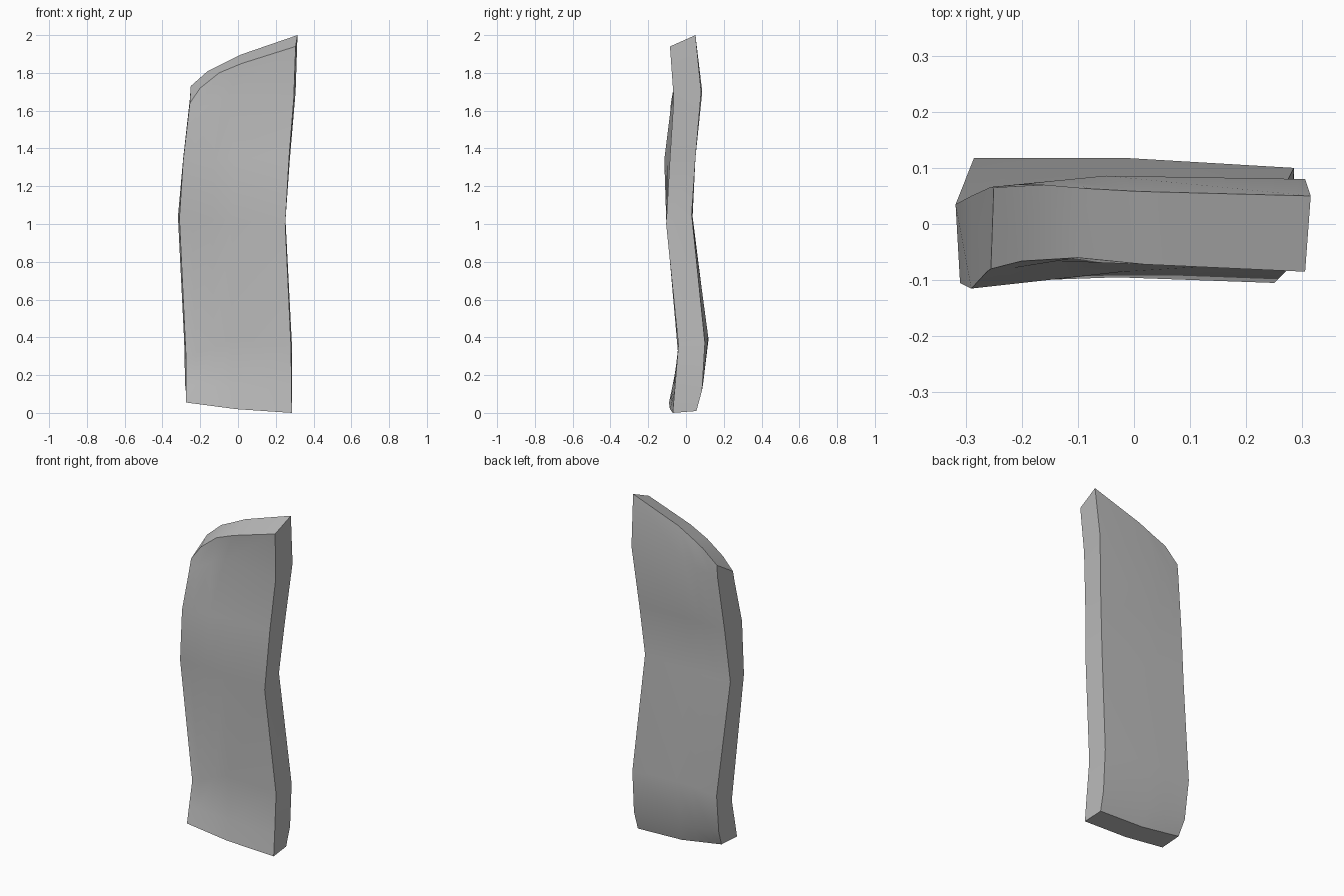
import bpy
import bmesh
from math import radians
from mathutils import Vector

default_cube = bpy.data.objects.get("Cube")
if default_cube:
    bpy.data.objects.remove(default_cube, do_unlink=True)

# Column positions across the width; bent rows have a knee at MIDDLE
MIDDLE = 0.45
COLUMNS = (0, 0.1, 0.28, MIDDLE, 1)


def spread(row):
    """Fill a row of the plank from its end points and optional middle knee."""
    if len(row) == len(COLUMNS):
        return [Vector(point) for point in row]
    points = [Vector(point) for point in row]
    first, last = points[0], points[-1]
    knee = points[1] if len(points) == 3 else first.lerp(last, MIDDLE)
    filled = []
    for u in COLUMNS:
        if u <= MIDDLE:
            filled.append(first.lerp(knee, u / MIDDLE))
        else:
            filled.append(knee.lerp(last, (u - MIDDLE) / (1 - MIDDLE)))
    return filled


# Front sheet, bottom to top, each row running from -x to +x
front_rows = [
    [(-.275, -.09, .055), (-.01, -.085, .02), (.285, -.07, 0)],
    [(-.275, -.07, .15), (.284, -.06, .12)],
    [(-.275, -.04, .29), (-.04, -.035, .385), (.28, -.04, .36)],
    [(-.31, -.105, 1.03), (-.03, -.095, 1.02), (.25, -.105, 1)],
    [(-.29, -.115, 1.34), (-.02, -.085, 1.35), (.27, -.085, 1.35)],
    [(-.262, -.085, 1.58), (-.05, -.055, 1.68), (.295, -.065, 1.66)],
    [(-.255, -.08, 1.64), (-.2, -.066, 1.72), (-.1, -.06, 1.8),
     (.02, -.072, 1.85), (.305, -.085, 1.94)],
]

# Back sheet, in the same order
back_rows = [
    [(-.27, .05, .06), (-.01, .055, .02), (.28, .055, .01)],
    [(-.28, .09, .15), (.285, .085, .12)],
    [(-.285, .118, .38), (-.02, .118, .4), (.285, .1, .37)],
    [(-.318, .035, 1.04), (-.03, .03, 1.03), (.25, .03, 1.05)],
    [(-.29, .05, 1.35), (.275, .05, 1.35)],
    [(-.255, .066, 1.66), (-.05, .086, 1.7), (.305, .08, 1.7)],
    [(-.25, .065, 1.73), (-.16, .07, 1.81), (-.08, .063, 1.85),
     (.01, .058, 1.895), (.315, .05, 2)],
]

bm = bmesh.new()


def sheet(rows):
    """Lay a grid of faces through the rows and return its vertices."""
    grid = [[bm.verts.new(point) for point in spread(row)] for row in rows]
    for low, high in zip(grid, grid[1:]):
        for i in range(len(COLUMNS) - 1):
            bm.faces.new((low[i], low[i + 1], high[i + 1], high[i]))
    return grid


def rim(grid):
    """List the outline of a sheet in order."""
    right = [row[-1] for row in grid[1:-1]]
    left = [row[0] for row in grid[1:-1]]
    return grid[0] + right + grid[-1][::-1] + left[::-1]


front = rim(sheet(front_rows))
back = rim(sheet(back_rows))

# Side walls, slanted top and underside join the two sheets
for i in range(len(front)):
    j = (i + 1) % len(front)
    bm.faces.new((front[i], front[j], back[j], back[i]))

bmesh.ops.recalc_face_normals(bm, faces=bm.faces)
mesh = bpy.data.meshes.new("warped_plank")
bm.to_mesh(mesh)
bm.free()

# One plain grey for the whole plank
grey = bpy.data.materials.new("plain grey")
grey.use_nodes = True
colour = (0.5, 0.5, 0.5, 1)
grey.diffuse_color = colour
grey.node_tree.nodes["Principled BSDF"].inputs["Base Color"].default_value = colour
mesh.materials.append(grey)

plank = bpy.data.objects.new("warped_plank", mesh)
bpy.context.collection.objects.link(plank)
bpy.context.view_layer.objects.active = plank
plank.select_set(True)
bpy.ops.object.shade_smooth_by_angle(angle=radians(35))
